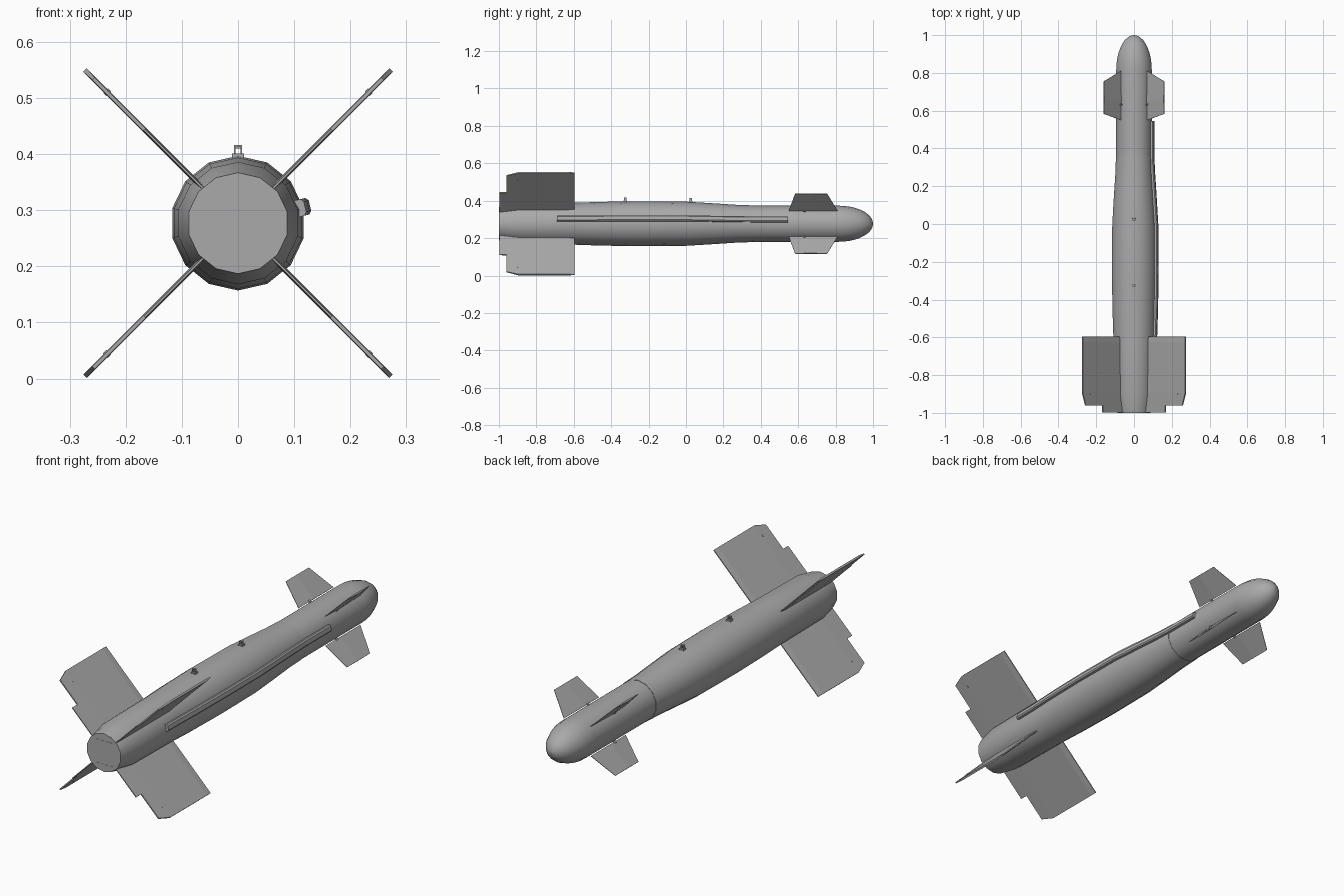
import bpy, bmesh, math
from mathutils import Matrix, Vector

cube = bpy.data.objects.get("Cube")
if cube:
    bpy.data.objects.remove(cube)

AXIS_Z = 0.277
SIDES = 14

grey = bpy.data.materials.new("body grey")
grey.use_nodes = True
COLOUR = (0.4, 0.4, 0.4, 1)
grey.diffuse_color = COLOUR
grey.node_tree.nodes["Principled BSDF"].inputs["Base Color"].default_value = COLOUR


def finish(name, bm, matrix=None, smooth=None):
    """Turn a bmesh into a finished object."""
    bmesh.ops.recalc_face_normals(bm, faces=bm.faces)
    mesh = bpy.data.meshes.new(name)
    bm.to_mesh(mesh)
    bm.free()
    mesh.materials.append(grey)
    if matrix:
        mesh.transform(matrix)
    obj = bpy.data.objects.new(name, mesh)
    bpy.context.collection.objects.link(obj)
    if smooth:
        bpy.ops.object.select_all(action="DESELECT")
        obj.select_set(True)
        bpy.context.view_layer.objects.active = obj
        bpy.ops.object.shade_smooth_by_angle(angle=math.radians(smooth))
    return obj


def loft(name, sections, matrix=None, smooth=None):
    """Skin closed rings of equal length and cap both ends."""
    bm = bmesh.new()
    rings = [[bm.verts.new(p) for p in ring] for ring in sections]
    n = len(rings[0])
    for a, b in zip(rings, rings[1:]):
        for i in range(n):
            j = (i + 1) % n
            bm.faces.new((a[i], a[j], b[j], b[i]))
    bm.faces.new(rings[0])
    bm.faces.new(rings[-1])
    return finish(name, bm, matrix, smooth)


def box(name, centre, size):
    bm = bmesh.new()
    bmesh.ops.create_cube(bm, size=1)
    bmesh.ops.scale(bm, vec=size, verts=bm.verts)
    return finish(name, bm, Matrix.Translation(centre))


def cylinder(name, radius, depth, matrix):
    bm = bmesh.new()
    bmesh.ops.create_cone(bm, cap_ends=True, segments=8, radius1=radius,
                          radius2=radius, depth=depth)
    return finish(name, bm, matrix)


def ring(y, r):
    turn = 2 * math.pi / SIDES
    return [(r * math.sin(i * turn), y, AXIS_Z + r * math.cos(i * turn))
            for i in range(SIDES)]


# Main body: waisted casing, then the narrower nose section
BODY = [(-1, 0.09), (-0.9, 0.109), (-0.6, 0.112), (-0.45, 0.117), (-0.25, 0.12),
        (0, 0.118), (0.15, 0.109), (0.27, 0.101), (0.36, 0.098)]
loft("body_casing", [ring(y, r) for y, r in BODY], smooth=30)
nose = [(0.35, 0.0965), (0.6, 0.0965)]
for k in range(10):
    a = math.radians(k * 9.8)
    nose.append((0.815 + 0.185 * math.sin(a), 0.0965 * math.cos(a)))
nose.append((1, 0.003))
loft("nose_section", [ring(y, r) for y, r in nose], smooth=30)


def body_radius(y):
    if y >= BODY[-1][0]:
        return 0.0965
    for (y0, r0), (y1, r1) in zip(BODY, BODY[1:]):
        if y <= y1:
            return r0 + (r1 - r0) * (y - y0) / (y1 - y0)


def fin(name, stations, matrix):
    """Stations along the chord: root y, root radius, tip y, tip radius, half thickness."""
    loft(name, [[(-t, ry, rr), (t, ry, rr), (t, ty, tr), (-t, ty, tr)]
                for ry, rr, ty, tr, t in stations], matrix)


# Four tail fins with hinged tabs and four canards, set in an X
CORNERS = {"upper_left": 45, "lower_left": 135, "lower_right": 225, "upper_right": 315}
for corner, angle in CORNERS.items():
    m = Matrix.Translation((0, 0, AXIS_Z)) @ Matrix.Rotation(math.radians(angle), 4, "Y")
    fin("tail_fin_" + corner,
        [(-0.595, 0.09, -0.595, 0.386, 0.002), (-0.625, 0.09, -0.625, 0.386, 0.0045),
         (-0.895, 0.09, -0.895, 0.386, 0.0045), (-0.96, 0.085, -0.96, 0.364, 0.003)], m)
    fin("tail_tab_" + corner,
        [(-0.96, 0.085, -0.96, 0.236, 0.003), (-0.998, 0.08, -0.998, 0.236, 0.002)], m)
    fin("canard_" + corner,
        [(0.55, 0.099, 0.583, 0.226, 0.001), (0.66, 0.099, 0.66, 0.226, 0.004),
         (0.81, 0.099, 0.755, 0.226, 0.001)], m)
    cylinder("canard_pivot_" + corner, 0.007, 0.03, m @ Matrix.Translation((0, 0.633, 0.092)))
    cylinder("fin_bolt_" + corner, 0.004, 0.012,
             m @ Matrix.Translation((0, -0.9, 0.33)) @ Matrix.Rotation(math.pi / 2, 4, "Y"))

# Cable duct following the left side of the casing
out = Vector((math.cos(0.24), 0, math.sin(0.24)))
up = Vector((-out.z, 0, out.x))
PROFILE = [(-0.012, -0.016), (0.007, -0.016), (0.012, -0.01),
           (0.012, 0.01), (0.007, 0.016), (-0.012, 0.016)]
duct = []
for y in (-0.69, -0.6, -0.45, -0.25, 0, 0.15, 0.27, 0.36, 0.545):
    base = Vector((0, y, AXIS_Z)) + out * body_radius(y)
    duct.append([base + out * o + up * (u * 0.95) for o, u in PROFILE])
loft("cable_duct", duct)

# Two suspension lugs: foot and square loop
for label, y in (("front", 0.025), ("rear", -0.325)):
    z = AXIS_Z + body_radius(y)
    box("lug_foot_" + label, (0, y, z + 0.001), (0.022, 0.02, 0.008))
    for side in (-1, 1):
        box("lug_post_" + label, (side * 0.006, y, z + 0.011), (0.003, 0.012, 0.016))
    box("lug_bar_" + label, (0, y, z + 0.0185), (0.015, 0.012, 0.003))

# Thin raised seams on the tail plate
box("tail_seam_upright", (0, -1, AXIS_Z), (0.002, 0.002, 0.11))
for side in (-1, 1):
    box("tail_seam_cross", (0, -1, AXIS_Z + side * 0.055), (0.09, 0.002, 0.002))
